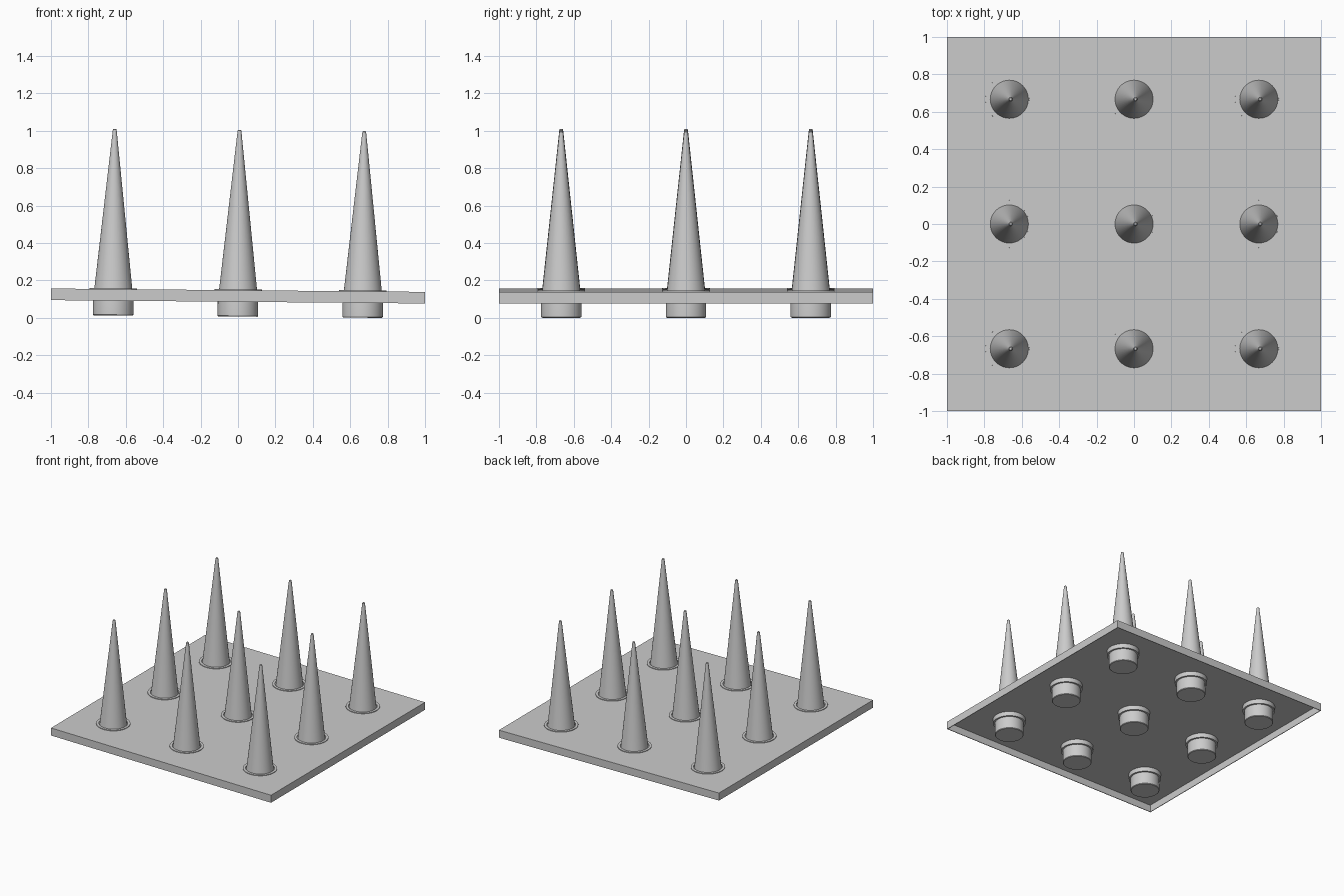
import bpy, bmesh, math
from mathutils import Matrix

cube = bpy.data.objects.get("Cube")
if cube:
    bpy.data.objects.remove(cube, do_unlink=True)

grey = bpy.data.materials.new("mid grey")
grey.use_nodes = True
colour = (0.6, 0.6, 0.6, 1)
grey.diffuse_color = colour
grey.node_tree.nodes["Principled BSDF"].inputs["Base Color"].default_value = colour

# The whole model leans very slightly towards +x
LEAN = Matrix.Translation((-0.001, 0, 0.007)) @ Matrix.Rotation(0.009, 4, 'Y')
SPACING = 0.667


def finish(name, bm, place, smooth=True):
    bmesh.ops.recalc_face_normals(bm, faces=bm.faces[:])
    mesh = bpy.data.meshes.new(name)
    bm.to_mesh(mesh)
    bm.free()
    mesh.materials.append(grey)
    obj = bpy.data.objects.new(name, mesh)
    bpy.context.collection.objects.link(obj)
    obj.matrix_world = place
    if smooth:
        bpy.ops.object.select_all(action='DESELECT')
        obj.select_set(True)
        bpy.context.view_layer.objects.active = obj
        bpy.ops.object.shade_smooth_by_angle(angle=math.radians(35))
    return obj


def lathe(name, profile, place, closed=False, sides=48):
    """Spin a radius/height profile around the z axis."""
    bm = bmesh.new()
    verts = [bm.verts.new((r, 0, z)) for r, z in profile]
    edges = [bm.edges.new(pair) for pair in zip(verts, verts[1:])]
    if closed:
        edges.append(bm.edges.new((verts[-1], verts[0])))
    bmesh.ops.spin(bm, geom=verts + edges, cent=(0, 0, 0), axis=(0, 0, 1),
                   angle=math.tau, steps=sides)
    bmesh.ops.remove_doubles(bm, verts=bm.verts[:], dist=0.0001)
    return finish(name, bm, place)


# Thin tray, open underneath
bm = bmesh.new()
bmesh.ops.create_cube(bm, size=1, matrix=Matrix.Translation((0, 0, 0.11))
                      @ Matrix.Diagonal((2, 2, 0.062, 1)))
bmesh.ops.delete(bm, geom=[f for f in bm.faces if f.normal.z < -0.5],
                 context='FACES_ONLY')
tray = finish("tray", bm, LEAN, smooth=False)
shell = tray.modifiers.new("shell", 'SOLIDIFY')
shell.thickness = 0.005
shell.offset = -1
shell.use_even_offset = True

# Spike with a cylindrical foot, and the sleeve that holds it in the tray
spike = [(0, 0), (0.104, 0), (0.108, 0.004), (0.108, 0.1), (0.101, 0.147),
         (0.01, 0.994), (0.006, 0.998), (0, 0.998)]
sleeve = [(0.107, 0.1), (0.122, 0.1), (0.122, 0.14), (0.127, 0.14),
          (0.127, 0.146), (0.107, 0.146)]
for row in (-1, 0, 1):
    for col in (-1, 0, 1):
        place = LEAN @ Matrix.Translation((col * SPACING, row * SPACING, 0))
        lathe("spike", spike, place)
        lathe("sleeve", sleeve, place, closed=True)
